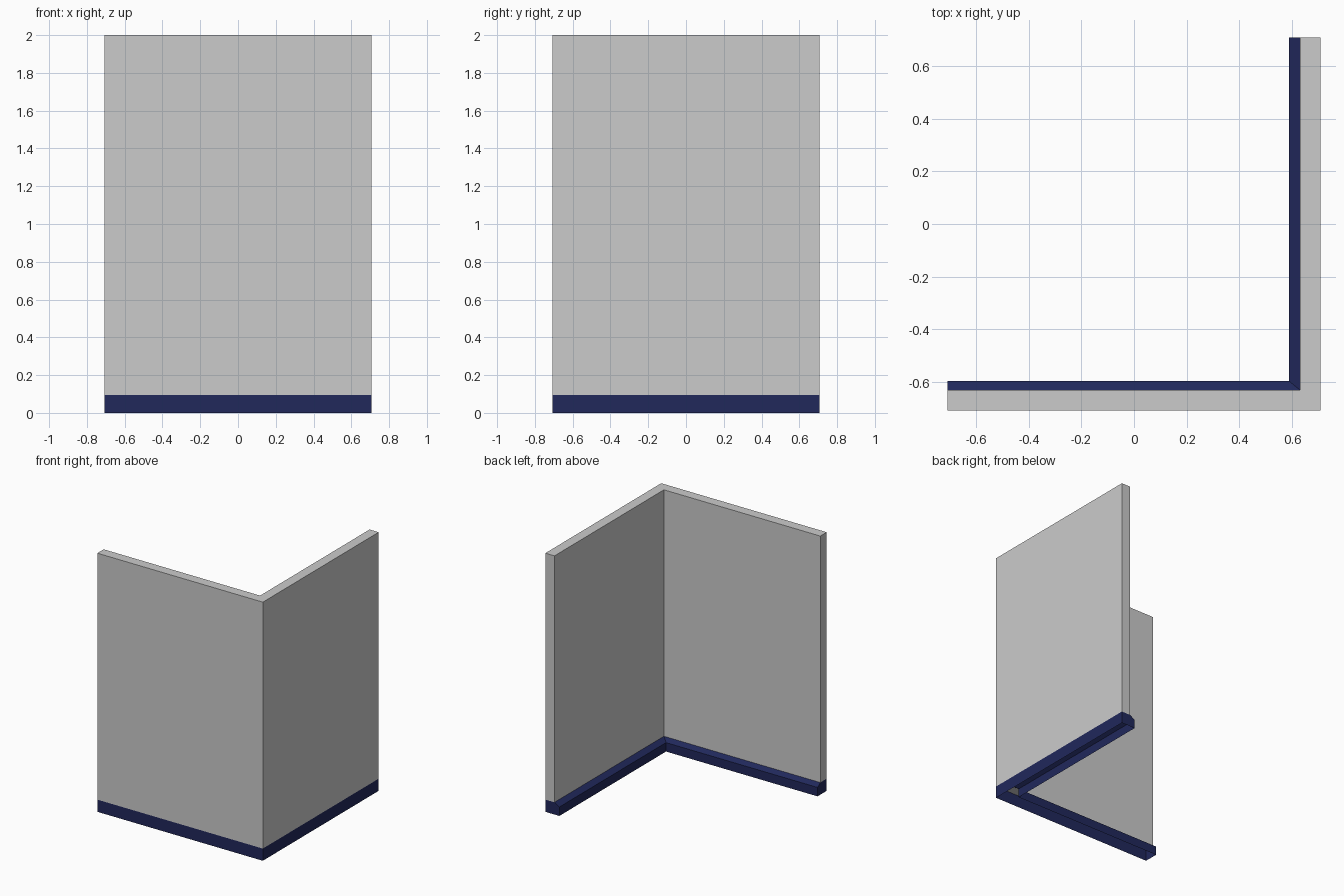
import bpy, bmesh

if "Cube" in bpy.data.objects:
    bpy.data.objects.remove(bpy.data.objects["Cube"])

H = 0.708                    # half width of the room corner
WALL_X, WALL_Y = 0.63, -0.63    # inner wall faces
TRIM_X, TRIM_Y = 0.588, -0.596  # inner trim faces
TRIM_H, LIP_H, TOP = 0.094, 0.069, 2.0


def finish(bm, name, color=None):
    bmesh.ops.recalc_face_normals(bm, faces=bm.faces)
    mesh = bpy.data.meshes.new(name)
    bm.to_mesh(mesh)
    bm.free()
    obj = bpy.data.objects.new(name, mesh)
    bpy.context.collection.objects.link(obj)
    if color:
        mat = bpy.data.materials.new(name + "_paint")
        mat.diffuse_color = color
        mat.use_nodes = True
        mat.node_tree.nodes["Principled BSDF"].inputs["Base Color"].default_value = mat.diffuse_color
        mesh.materials.append(mat)
    return obj


def stations(x, y, z):
    # one point at the front wall end, the mitred corner and the right wall end
    return [(-H, y, z), (x, y, z), (x, H, z)]


def sweep(profile, closed):
    # skin a cross-section around the corner and cap both ends
    bm = bmesh.new()
    rails = [[bm.verts.new(p) for p in stations(*c)] for c in profile]
    pairs = list(zip(rails, rails[1:]))
    if closed:
        pairs.append((rails[-1], rails[0]))
    for a, b in pairs:
        for i in range(2):
            if (a, b) != OPEN:
                bm.faces.new((a[i], a[i + 1], b[i + 1], b[i]))
    for end in (0, 2):
        bm.faces.new([r[end] for r in rails])
    return bm, rails


OPEN = None

# Two walls meeting at a right angle
walls, _ = sweep([(H, -H, TRIM_H), (H, -H, TOP),
                  (WALL_X, WALL_Y, TOP), (WALL_X, WALL_Y, TRIM_H)], True)
finish(walls, "walls")

# Hollow skirting, open underneath, with a sloped top lip
trim, rails = sweep([(H, -H, 0), (H, -H, TRIM_H), (WALL_X, WALL_Y, TRIM_H),
                     (TRIM_X, TRIM_Y, LIP_H), (TRIM_X, TRIM_Y, 0)], False)
# the wall underside closes the channel, so drop the matching strip
under_wall = [f for f in trim.faces
              if all(abs(v.co.z - TRIM_H) < 1e-5 for v in f.verts)]
bmesh.ops.recalc_face_normals(trim, faces=trim.faces)
bmesh.ops.delete(trim, geom=under_wall, context='FACES_ONLY')
finish(trim, "skirting_board", (0.015, 0.021, 0.105, 1))
